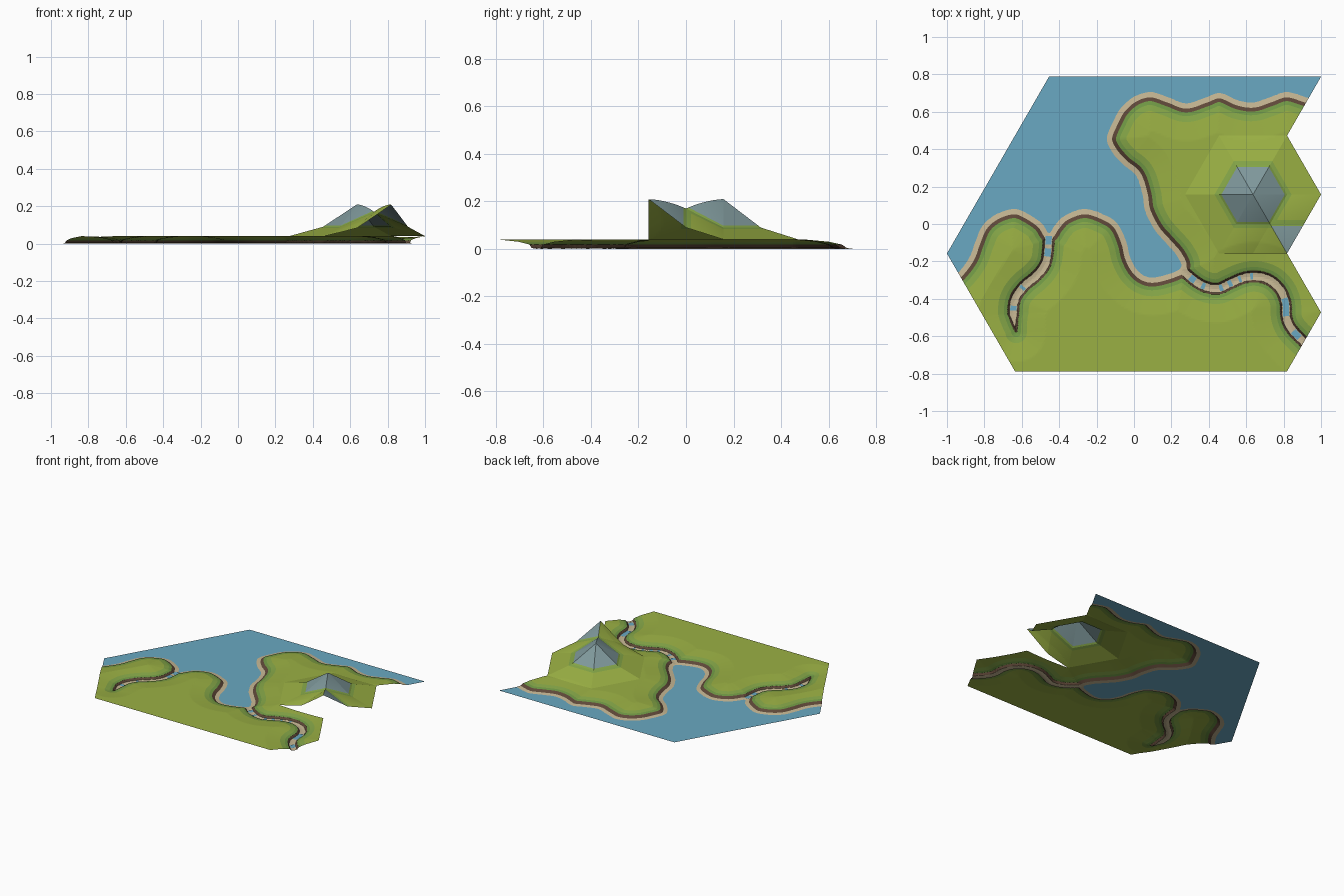
import bpy, bmesh
from mathutils import Vector, kdtree

if "Cube" in bpy.data.objects:
    bpy.data.objects.remove(bpy.data.objects["Cube"])

N = 30                       # subdivisions of each triangular tile
STEP, ROW = 4 / 11, 0.315    # tile side and row height

# ---------- materials ----------
def lin(c):
    return c / 12.92 if c < 0.04045 else ((c + 0.055) / 1.055) ** 2.4

COLOURS = [("water_blue", (0.415, 0.66, 0.76)), ("sand", (0.78, 0.72, 0.58)),
           ("cliff_brown", (0.37, 0.28, 0.22)), ("shore_green", (0.44, 0.60, 0.27)),
           ("slope_green", (0.52, 0.65, 0.28)), ("meadow_green", (0.605, 0.69, 0.265)),
           ("rock_grey", (0.50, 0.60, 0.61))]
mats = []
for name, rgb in COLOURS:
    m = bpy.data.materials.new(name)
    m.diffuse_color = (*[lin(c) for c in rgb], 1)
    m.use_nodes = True
    m.node_tree.nodes["Principled BSDF"].inputs["Base Color"].default_value = m.diffuse_color
    mats.append(m)

# ---------- curves seen from above ----------
COAST = [(1.1, .66), (.95, .67), (.82, .705), (.72, .675), (.64, .65), (.56, .66), (.46, .70),
         (.38, .675), (.28, .645), (.19, .675), (.09, .705), (0, .68), (-.07, .62), (-.11, .55),
         (-.145, .46), (-.12, .39), (-.06, .32), (.01, .26), (.045, .16), (.06, .07), (.11, -.03),
         (.17, -.1), (.23, -.17), (.25, -.235), (.16, -.275), (.08, -.285), (.02, -.25),
         (-.02, -.18), (-.04, -.1), (-.08, -.01), (-.14, .04), (-.26, .08), (-.37, .045),
         (-.425, -.01), (-.455, -.05), (-.49, 0), (-.56, .05), (-.64, .08), (-.74, .05),
         (-.81, -.01), (-.85, -.1), (-.88, -.18), (-.935, -.255), (-1.02, -.34)]
EAST_RIVER = [(.25, -.24), (.32, -.3), (.38, -.335), (.45, -.345), (.51, -.32), (.58, -.29),
              (.65, -.28), (.725, -.3), (.78, -.35), (.81, -.42), (.815, -.5), (.845, -.565),
              (.93, -.65), (1.0, -.71)]
WEST_RIVER = [(-.455, -.03), (-.46, -.14), (-.475, -.215), (-.52, -.275), (-.59, -.335),
              (-.635, -.4), (-.645, -.48), (-.63, -.58)]
SUB = 20

def smooth(pts):
    """Catmull-Rom curve through the points, SUB samples per span."""
    p = [Vector(q) for q in pts]
    p = [2 * p[0] - p[1]] + p + [2 * p[-1] - p[-2]]
    out = []
    for a, b, c, d in zip(p, p[1:], p[2:], p[3:]):
        for k in range(SUB):
            t = k / SUB
            out.append(0.5 * (2 * b + (c - a) * t + (2 * a - 5 * b + 4 * c - d) * t * t
                              + (3 * b - a - 3 * c + d) * t ** 3))
    return out + [p[-2]]

def tree(pts):
    t = kdtree.KDTree(len(pts))
    for i, q in enumerate(pts):
        t.insert((q.x, q.y, 0), i)
    t.balance()
    return t

coast, east, west = smooth(COAST), smooth(EAST_RIVER), smooth(WEST_RIVER)
coast_t, east_t, west_t = tree(coast), tree(east), tree(west)

def ramp(x, pts):
    """Piecewise linear lookup."""
    if x <= pts[0][0]:
        return pts[0][1]
    for (a, u), (b, v) in zip(pts, pts[1:]):
        if x <= b:
            return u + (v - u) * (x - a) / (b - a)
    return pts[-1][1]

def bank(r):
    """River distance mapped to the coast profile, with narrower banks."""
    return ramp(r, [(0, 0.003), (.022, .028), (.03, .048), (2.03, 2.048)])

def shore_distance(x, y):
    q = Vector((x, y, 0))
    _, i, d = coast_t.find(q)
    a, b = coast[max(i - 1, 0)], coast[min(i + 1, len(coast) - 1)]
    t, v = b - a, Vector((x, y)) - coast[i]
    if t.x * v.y - t.y * v.x < 0:
        d = -d
    r1 = east_t.find(q)[2]
    _, j, r2 = west_t.find(q)
    r2 += 0.025 * max(0, j / SUB - 6)          # west river tapers out
    return min(d, bank(r1), bank(r2))

# ---------- triangular tiles with mountains ----------
STARTS, COUNTS = [-7, -9, -11, -9, -7, -5], [5, 6, 6, 6, 5, 5]
rows = [[(round(s / 11 + k * STEP, 4), round((j - 2.5) * ROW, 4)) for k in range(n)]
        for j, (s, n) in enumerate(zip(STARTS, COUNTS))]
PEAK, PEAK2, TIP = rows[3][4], rows[2][5], rows[3][5]
HILL = [(0, 0), (.5, .05), (1, .17)]

bm = bmesh.new()
D = bm.verts.layers.float.new("shore")
K = bm.faces.layers.int.new("hill")
for low, high in zip(rows, rows[1:]):
    strip = sorted(low + high)
    for tri in zip(strip, strip[1:], strip[2:]):
        P = [Vector(c) for c in tri]
        grid = {}
        for i in range(N + 1):
            for j in range(N + 1 - i):
                w = (i / N, j / N, (N - i - j) / N)
                xy = P[0] * w[0] + P[1] * w[1] + P[2] * w[2]
                w1 = w[tri.index(PEAK)] if PEAK in tri else 0
                w2 = w[tri.index(PEAK2)] if PEAK in tri and PEAK2 in tri else 0
                z = ramp(w1, HILL) + ramp(w2, HILL) + 0.12 * w1 * w2
                tint = max(w1, w2) if TIP in tri else w1
                grid[i, j] = (bm.verts.new((xy.x, xy.y, z)), tint)
        for i in range(N):
            for j in range(N - i):
                cells = [((i, j), (i + 1, j), (i, j + 1))]
                if i + j < N - 1:
                    cells.append(((i + 1, j), (i + 1, j + 1), (i, j + 1)))
                for cell in cells:
                    f = bm.faces.new([grid[c][0] for c in cell])
                    f.normal_update()
                    if f.normal.z < 0:
                        f.normal_flip()
                    h = sum(grid[c][1] for c in cell) / 3
                    f[K] = 2 if h > 16 / N else 1 if h > 13 / N else 0
bmesh.ops.remove_doubles(bm, verts=bm.verts[:], dist=0.0003)
for v in bm.verts:
    v[D] = shore_distance(v.co.x, v.co.y)

# ---------- cut clean colour borders along the shore ----------
LEVELS = [0, .028, .048, .068, .1]
for L in LEVELS:
    for e in bm.edges[:]:
        a, b = e.verts
        da, db = a[D] - L, b[D] - L
        if da * db < 0 and min(abs(da), abs(db)) > 1e-6:
            t = da / (da - db)
            co = a.co.lerp(b.co, t)
            _, nv = bmesh.utils.edge_split(e, a, t)
            nv.co, nv[D] = co, L
    for f in bm.faces[:]:
        on = [v for v in f.verts if abs(v[D] - L) < 1e-6]
        if len(on) == 2 and not any(e.other_vert(on[0]) == on[1] for e in on[0].link_edges):
            bmesh.utils.face_split(f, on[0], on[1])

# ---------- colour by shore distance, then raise the land ----------
for f in bm.faces:
    d = sum(v[D] for v in f.verts) / len(f.verts)
    band = sum(d > L for L in LEVELS)
    f.material_index = band if band < 5 else (5, 4, 6)[f[K]]
    f.smooth = False
for v in bm.verts:
    v.co.z += ramp(v[D], [(0, 0), (.028, .004), (.048, .018), (.1, .03), (.2, .04)])

# ---------- one object per part ----------
def add_object(name, b, mat):
    me = bpy.data.meshes.new(name)
    b.to_mesh(me)
    b.free()
    me.materials.append(mat)
    bpy.context.collection.objects.link(bpy.data.objects.new(name, me))

PARTS = ["lake", "beach", "cliff", "shore_bank", "upper_bank", "meadow", "mountain_rock"]
for k, part in enumerate(PARTS):
    b = bm.copy()
    bmesh.ops.delete(b, geom=[f for f in b.faces if f.material_index != k], context='FACES')
    for f in b.faces:
        f.material_index = 0
    add_object(part, b, mats[k])
bm.free()

# ---------- pools of water on the river beds ----------
def pools(name, path, spans, half=0.017):
    b = bmesh.new()
    for t0, t1 in spans:
        last = None
        for i in range(round(t0 * SUB), round(t1 * SUB) + 1, 2):
            t = (path[i + 1] - path[i - 1]).normalized()
            n = Vector((-t.y, t.x)) * half
            pair = [b.verts.new((*(path[i] + s * n), 0.006)) for s in (1, -1)]
            if last:
                b.faces.new((last[0], last[1], pair[1], pair[0]))
            last = pair
    add_object(name, b, mats[0])

pools("east_river_pools", east, [(.7, 1.1), (1.7, 2), (3.1, 3.4), (3.9, 4.2), (4.7, 4.9),
                                 (5.6, 5.8), (8.7, 9.9), (11.1, 11.5)])
pools("west_river_pools", west, [(.3, .7), (.9, 1.4), (4, 4.2), (5.5, 5.8)])
